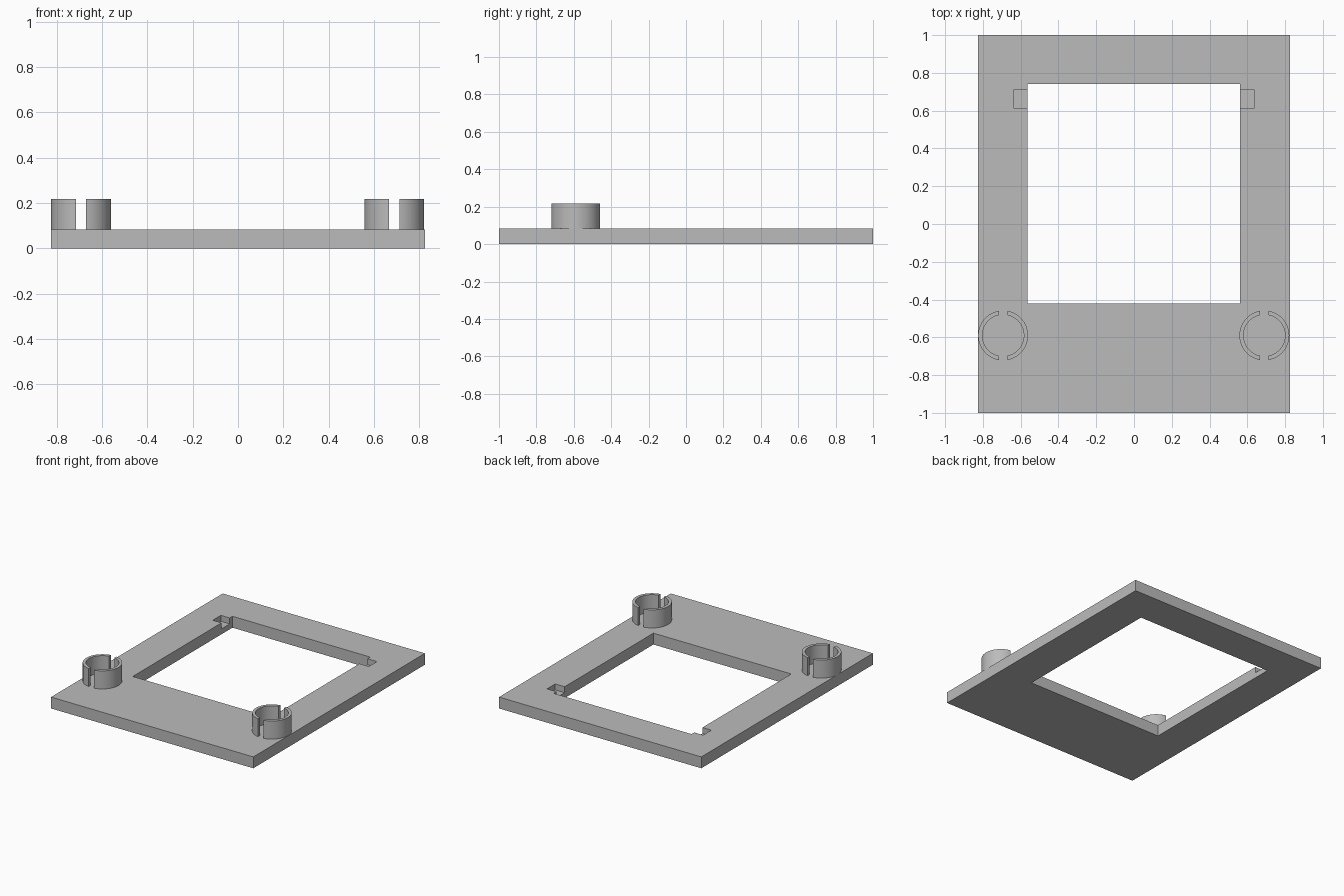
import bpy, bmesh, math

if "Cube" in bpy.data.objects:
    bpy.data.objects.remove(bpy.data.objects["Cube"])

GREY = (0.5, 0.5, 0.5, 1)
grey = bpy.data.materials.new("plain grey")
grey.use_nodes = True
grey.diffuse_color = GREY
grey.node_tree.nodes["Principled BSDF"].inputs["Base Color"].default_value = GREY

PLATE_TOP, CLIP_TOP = 0.084, 0.217


def prism(name, outline, z0, z1):
    """Extrude a flat outline from z0 up to z1."""
    bm = bmesh.new()
    base = bm.faces.new([bm.verts.new((x, y, z0)) for x, y in outline])
    up = bmesh.ops.extrude_face_region(bm, geom=[base], use_keep_orig=True)
    for v in up["geom"]:
        if isinstance(v, bmesh.types.BMVert):
            v.co.z = z1
    bmesh.ops.recalc_face_normals(bm, faces=bm.faces)
    mesh = bpy.data.meshes.new(name)
    bm.to_mesh(mesh)
    bm.free()
    mesh.materials.append(grey)
    obj = bpy.data.objects.new(name, mesh)
    bpy.context.collection.objects.link(obj)
    return obj


def box(name, x0, x1, y0, y1, z0, z1):
    return prism(name, [(x0, y0), (x1, y0), (x1, y1), (x0, y1)], z0, z1)


def cut(target, cutter):
    """Subtract the cutter, apply the result and drop the cutter."""
    mod = target.modifiers.new("cut", "BOOLEAN")
    mod.operation, mod.solver, mod.object = "DIFFERENCE", "EXACT", cutter
    bpy.context.view_layer.update()
    graph = bpy.context.evaluated_depsgraph_get()
    mesh = bpy.data.meshes.new_from_object(target.evaluated_get(graph))
    target.modifiers.clear()
    target.data = mesh
    bpy.data.objects.remove(cutter)


# Frame plate with its window and two blind notches
plate = box("frame_plate", -0.825, 0.825, -1, 1, 0, PLATE_TOP)
cut(plate, box("window_cutter", -0.565, 0.56, -0.42, 0.742, -0.1, 0.2))
for side in (-1, 1):
    inner, outer = sorted((side * 0.5, side * 0.637))
    cut(plate, box("notch_cutter", inner, outer, 0.615, 0.71, 0.04, 0.2))


# Split ring clips: two half rings with a parallel gap between them
def half_ring(name, cx, cy, side, outer=0.132, inner=0.11, gap=0.0225, steps=40):
    def arc(r):
        end = math.acos(gap / r)
        angles = [-end + 2 * end * i / steps for i in range(steps + 1)]
        return [(cx + side * r * math.cos(a), cy + r * math.sin(a)) for a in angles]
    obj = prism(name, arc(outer) + arc(inner)[::-1], PLATE_TOP, CLIP_TOP)
    bpy.ops.object.select_all(action="DESELECT")
    obj.select_set(True)
    bpy.context.view_layer.objects.active = obj
    bpy.ops.object.shade_smooth_by_angle(angle=math.radians(30))


for label, cx in (("right", -0.693), ("left", 0.69)):
    for half, side in (("a", -1), ("b", 1)):
        half_ring(f"{label}_clip_half_{half}", cx, -0.59, side)
